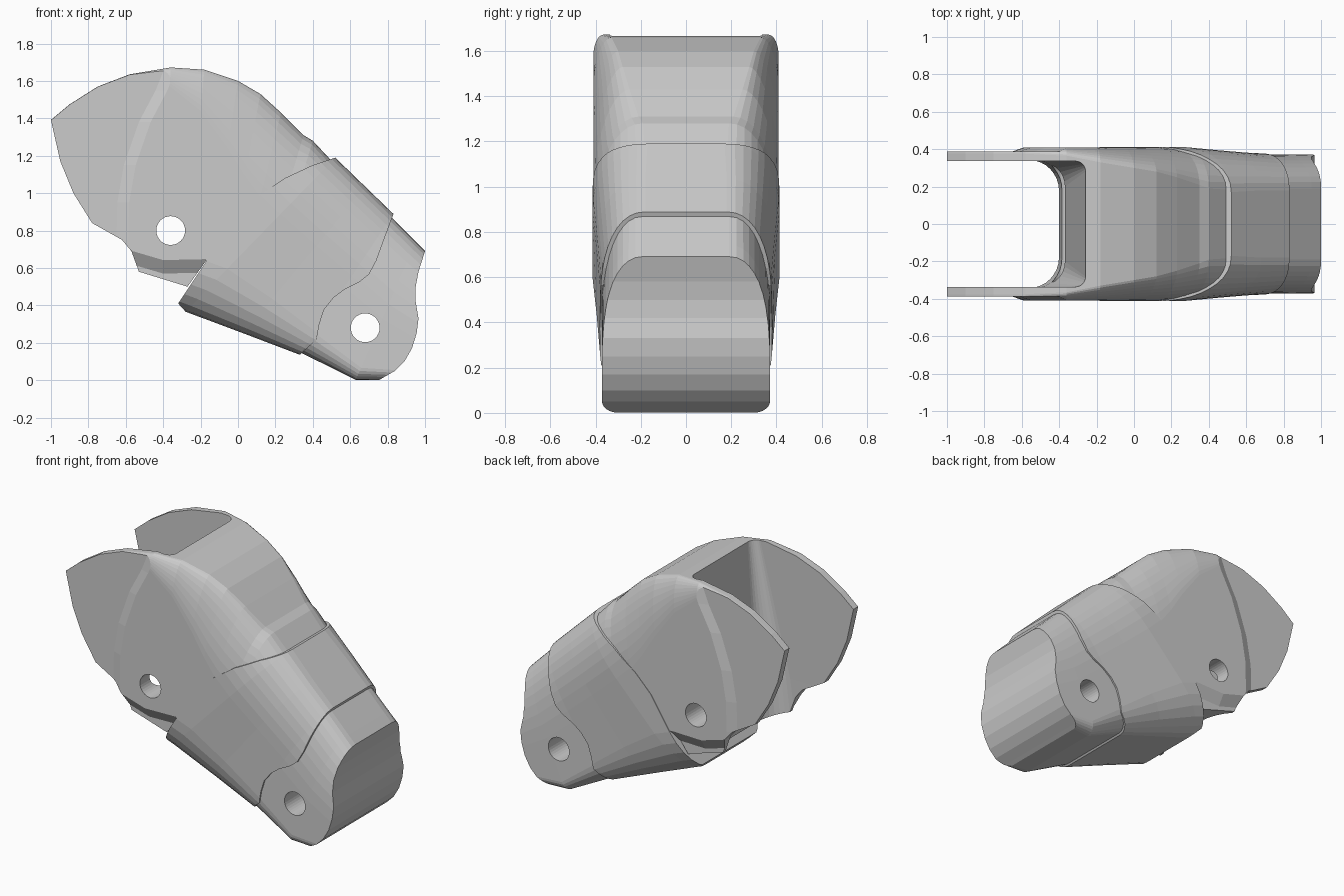
import bpy, bmesh, math


def make_object(name, rings):
    """Skin a list of equal-length closed rings into a solid."""
    bm = bmesh.new()
    vs = [[bm.verts.new(p) for p in r] for r in rings]
    n = len(vs[0])
    for a, b in zip(vs, vs[1:]):
        for i in range(n):
            j = (i + 1) % n
            bm.faces.new((a[i], a[j], b[j], b[i]))
    bm.faces.new(vs[0])
    bm.faces.new(vs[-1])
    bmesh.ops.recalc_face_normals(bm, faces=bm.faces)
    me = bpy.data.meshes.new(name)
    bm.to_mesh(me)
    bm.free()
    ob = bpy.data.objects.new(name, me)
    bpy.context.collection.objects.link(ob)
    return ob


def prism(name, profile, y0=-0.7, y1=0.7, dx=0.0, dz=0.0):
    """Side profile (x, z) extruded along y; dx, dz slant it."""
    return make_object(name, [[(x, y0, z) for x, z in profile],
                              [(x + dx, y1, z + dz) for x, z in profile]])


def arch(top, bottom, w, flat, rise, bflat, brise, power=0.9, seg=10):
    """Section ring from bottom to top point with elliptical corners:
    flat/rise describe the top corner, bflat/brise the bottom one."""
    h = math.dist(top, bottom)
    half = []
    for i in range(7):
        a = math.pi / 2 * i / 6
        half.append((bflat + (w - bflat) * math.sin(a), brise * (1 - math.cos(a))))
    for i in range(seg + 1):
        a = math.pi / 2 * i / seg
        half.append((flat + (w - flat) * math.cos(a) ** power,
                     h - rise + rise * math.sin(a) ** power))
    pts = half + [(-y, s) for y, s in reversed(half)]
    ux, uz = (top[0] - bottom[0]) / h, (top[1] - bottom[1]) / h
    return [(bottom[0] + ux * s, y, bottom[1] + uz * s) for y, s in pts]


def cut(ob, cutter, op):
    """Apply one boolean and remove the cutter."""
    cutter.hide_render = True
    m = ob.modifiers.new(op.lower(), 'BOOLEAN')
    m.operation, m.object, m.solver = op, cutter, 'EXACT'
    bpy.context.view_layer.objects.active = ob
    bpy.ops.object.modifier_apply(modifier=m.name)
    bpy.data.objects.remove(cutter, do_unlink=True)


def pin_hole(ob, x, z, r=0.077):
    ring = [(x + r * math.cos(i * math.pi / 16), z + r * math.sin(i * math.pi / 16))
            for i in range(32)]
    cut(ob, prism("pin_cutter", ring), 'DIFFERENCE')


# Knuckle shell: top surface follows a big arc, corners soften towards the sleeve
# (top point, bottom x, half width, top flat, top rise, corner power)
knuckle = make_object("knuckle_shell", [
    arch(t, (bx, 0.3), w, f, r, w - 0.02, 0.02, p) for t, bx, w, f, r, p in [
        ((-1.02, 1.375), -1.02, 0.41, 0.375, 0.03, 0.9),
        ((-0.90, 1.475), -0.90, 0.41, 0.375, 0.03, 0.9),
        ((-0.75, 1.570), -0.75, 0.41, 0.375, 0.03, 0.9),
        ((-0.58, 1.635), -0.60, 0.41, 0.375, 0.04, 0.9),
        ((-0.36, 1.672), -0.42, 0.41, 0.365, 0.10, 1.0),
        ((-0.18, 1.660), -0.30, 0.41, 0.33, 0.22, 1.1),
        ((0.00, 1.600), -0.20, 0.41, 0.30, 0.36, 1.2),
        ((0.12, 1.530), -0.12, 0.41, 0.28, 0.44, 1.2),
        ((0.23, 1.430), -0.05, 0.41, 0.25, 0.46, 1.1),
        ((0.35, 1.310), 0.05, 0.405, 0.21, 0.45, 1.0),
        ((0.40, 1.280), 0.10, 0.40, 0.19, 0.44, 0.95),
        ((0.55, 1.120), 0.20, 0.40, 0.18, 0.42, 0.9)]])
cut(knuckle, prism("knuckle_outline", [
    (-1.01, 1.9), (-1.0, 1.39), (-0.95, 1.17), (-0.88, 1.0), (-0.78, 0.84),
    (-0.62, 0.75), (-0.57, 0.69), (-0.53, 0.58), (-0.27, 0.50), (-0.17, 0.64),
    (-0.08, 0.66), (0.02, 0.74), (0.08, 0.84), (0.10, 0.95), (0.27, 1.06),
    (0.52, 1.13), (0.6, 1.9)]), 'INTERSECT')

# Thinner outer fork area with a sloped shoulder, and an undercut below the disc
recess = [(-1.4, 0.3), (-0.62, 0.3), (-0.65, 0.75), (-0.645, 0.95), (-0.61, 1.15),
          (-0.53, 1.38), (-0.44, 1.55), (-0.34, 1.8), (-1.4, 1.8)]
undercut = [(-0.75, 0.72), (-0.57, 0.62), (-0.40, 0.57), (-0.171, 0.575),
            (-0.171, 0.2), (-0.75, 0.2)]
for side in (-1, 1):
    cut(knuckle, prism("recess_cutter", recess, side * 0.388, side * 0.43, dx=0.12),
        'DIFFERENCE')
    cut(knuckle, prism("undercut_cutter", undercut, side * 0.365, side * 0.44, dz=0.12),
        'DIFFERENCE')


# Fork slot: rounded plan whose end wall slopes and whose corners widen downwards
def slot_ring(z, x, r, w):
    ring = [(-1.5, -w, z)]
    for sy, a0 in ((-1, -90), (1, 0)):
        for i in range(9):
            a = math.radians(a0 + 90 * i / 8)
            ring.append((x - r + r * math.cos(a), sy * (w - r) + r * math.sin(a), z))
    return ring + [(-1.5, w, z)]


cut(knuckle, make_object("slot_cutter", [slot_ring(0.3, -0.42, 0.18, 0.342),
                                         slot_ring(0.8, -0.38, 0.15, 0.342),
                                         slot_ring(1.8, -0.24, 0.04, 0.335)]),
    'DIFFERENCE')
pin_hole(knuckle, -0.36, 0.80)

# Middle sleeve: rounded underside, wavy lower seam
sleeve = make_object("middle_sleeve", [arch(*s) for s in [
    ((0.36, 1.345), (-0.52, 0.456), 0.413, 0.17, 0.42, 0.20, 0.32),
    ((0.52, 1.190), (-0.28, 0.366), 0.413, 0.17, 0.42, 0.20, 0.32),
    ((0.68, 1.035), (0.03, 0.250), 0.395, 0.18, 0.41, 0.23, 0.24),
    ((0.83, 0.890), (0.33, 0.136), 0.38, 0.18, 0.40, 0.26, 0.15),
    ((1.00, 0.725), (0.60, 0.035), 0.375, 0.18, 0.38, 0.28, 0.12)]])
cut(sleeve, prism("sleeve_outline", [
    (0.62, 1.225), (0.52, 1.19), (0.40, 1.15), (0.25, 1.08), (0.09, 0.97),
    (-0.03, 0.85), (-0.163, 0.645), (-0.32, 0.41), (-0.28, 0.366), (-0.24, 0.25),
    (0.27, 0.06), (0.33, 0.136), (0.42, 0.217), (0.435, 0.30), (0.46, 0.377),
    (0.51, 0.44), (0.57, 0.485), (0.65, 0.525), (0.70, 0.565), (0.74, 0.64),
    (0.78, 0.75), (0.83, 0.885), (0.87, 1.0)]), 'INTERSECT')

# Lower end: arched block with a rounded hinge nose
tip = make_object("lower_hinge_end", [arch(*s) for s in [
    ((0.60, 1.090), (0.10, 0.255), 0.365, 0.19, 0.45, 0.24, 0.15),
    ((0.83, 0.862), (0.33, 0.150), 0.37, 0.19, 0.45, 0.25, 0.13),
    ((0.95, 0.742), (0.63, 0.002), 0.372, 0.19, 0.45, 0.29, 0.07),
    ((1.10, 0.590), (0.92, 0.000), 0.372, 0.19, 0.40, 0.32, 0.05)]])
cut(tip, prism("tip_outline", [
    (0.62, 1.15), (0.35, 0.60), (0.27, 0.28), (0.28, 0.05), (0.60, -0.10),
    (0.72, -0.02), (0.78, 0.016), (0.84, 0.05), (0.89, 0.10),
    (0.93, 0.17), (0.955, 0.25), (0.965, 0.33), (0.95, 0.42), (0.95, 0.50),
    (0.965, 0.58), (1.0, 0.69), (1.04, 0.80), (0.85, 1.15)]), 'INTERSECT')
pin_hole(tip, 0.68, 0.28)
